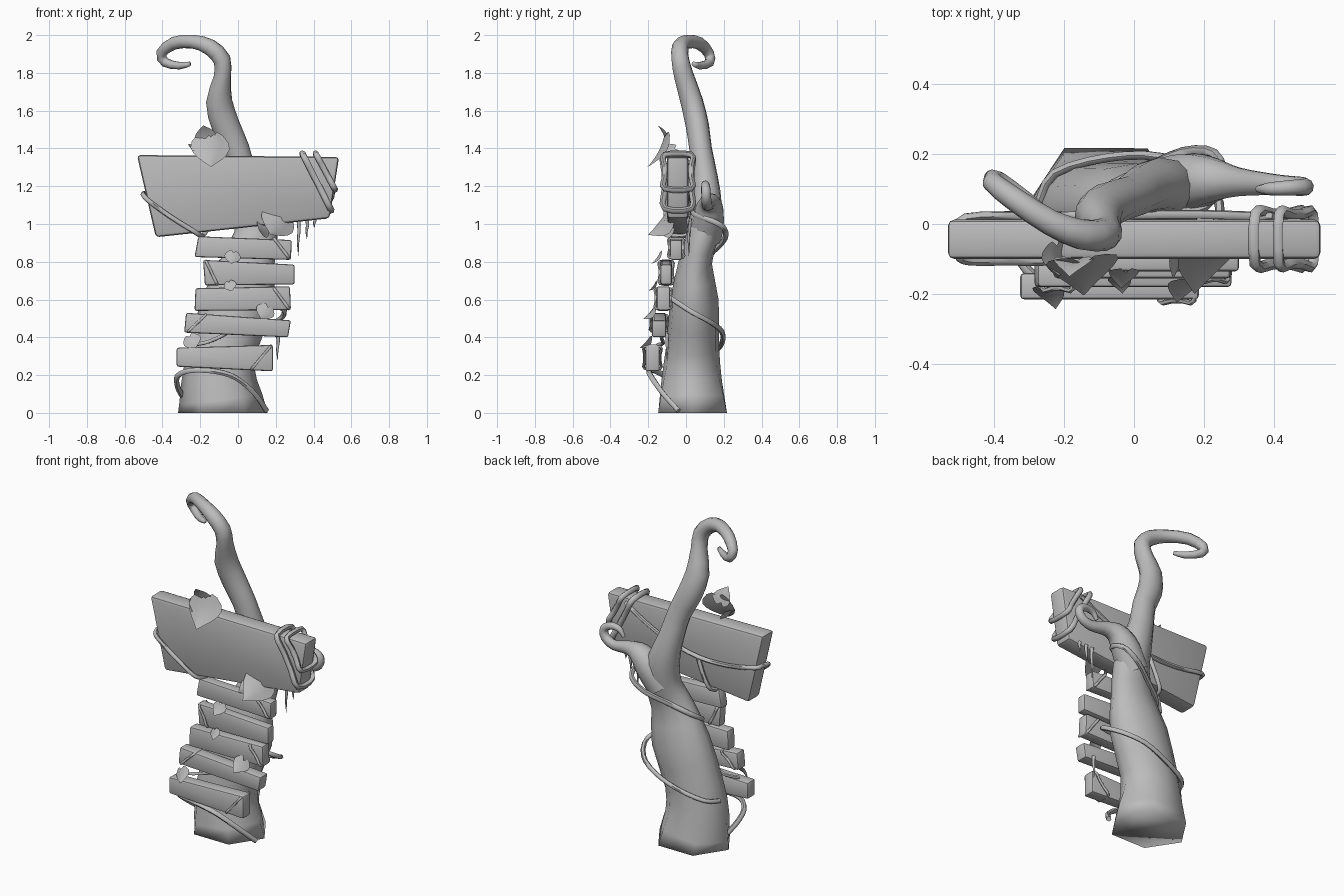
import bpy, bmesh, math
from mathutils import Vector, Matrix, Euler

cube = bpy.data.objects.get("Cube")
if cube:
    bpy.data.objects.remove(cube, do_unlink=True)

grey = bpy.data.materials.new("plain_grey")
grey.use_nodes = True
grey.diffuse_color = (0.5, 0.5, 0.5, 1)
bsdf = next(n for n in grey.node_tree.nodes if n.type == 'BSDF_PRINCIPLED')
bsdf.inputs["Base Color"].default_value = (0.5, 0.5, 0.5, 1)


def finish(name, bm, angle=60):
    bmesh.ops.recalc_face_normals(bm, faces=bm.faces)
    mesh = bpy.data.meshes.new(name)
    bm.to_mesh(mesh)
    bm.free()
    mesh.materials.append(grey)
    ob = bpy.data.objects.new(name, mesh)
    bpy.context.collection.objects.link(ob)
    bpy.ops.object.select_all(action='DESELECT')
    ob.select_set(True)
    bpy.context.view_layer.objects.active = ob
    bpy.ops.object.shade_smooth_by_angle(angle=math.radians(angle))
    return ob


def spline(pts, steps, closed):
    """Smooth interpolation through points of any dimension."""
    n, out = len(pts), []
    for i in range(n if closed else n - 1):
        if closed:
            a, b, c, d = (pts[(i + k) % n] for k in (-1, 0, 1, 2))
        else:
            a, b, c, d = (pts[min(max(i + k, 0), n - 1)] for k in (-1, 0, 1, 2))
        for s in range(steps):
            t = s / steps
            out.append([0.5 * (2 * q + (r - p) * t + (2 * p - 5 * q + 4 * r - w) * t * t
                               + (3 * q - p - 3 * r + w) * t ** 3)
                        for p, q, r, w in zip(a, b, c, d)])
    if not closed:
        out.append(list(pts[-1]))
    return out


def tube(name, pts, radius=None, sides=6, steps=3, closed=False, start=None, hex_foot=0):
    """Sweep a ring along points (x, y, z, rx, ry); a radius makes it constant."""
    if radius:
        pts = [(*p[:3], radius, radius) for p in pts]
    pts = [(*p, p[3]) if len(p) == 4 else p for p in pts]
    path = spline(pts, steps, closed)
    bm, rings, axis, n = bmesh.new(), [], None, len(path)
    for i, (x, y, z, rx, ry) in enumerate(path):
        nxt = path[(i + 1) % n] if closed else path[min(i + 1, n - 1)]
        prv = path[i - 1] if closed else path[max(i - 1, 0)]
        tan = (Vector(nxt[:3]) - Vector(prv[:3])).normalized()
        if axis is None:
            axis = Vector(start) if start else tan.orthogonal()
        axis = (axis - tan * axis.dot(tan)).normalized()
        side = tan.cross(axis)
        flat = max(0, 1 - z / hex_foot) if hex_foot else 0
        ring = []
        for k in range(sides):
            a = 2 * math.pi * k / sides
            m = 1 - 0.134 * flat * (k % 2)
            ring.append(bm.verts.new(Vector((x, y, z)) + axis * (rx * m * math.cos(a))
                                     + side * (ry * m * math.sin(a))))
        rings.append(ring)
    for i in range(n if closed else n - 1):
        r, q = rings[i], rings[(i + 1) % n]
        for k in range(sides):
            j = (k + 1) % sides
            bm.faces.new((r[k], r[j], q[j], q[k]))
    if not closed:
        bm.faces.new(rings[0])
        bm.faces.new(rings[-1])
    if hex_foot:
        for v in rings[0]:
            v.co.z = 0
    return finish(name, bm, 180 if hex_foot else 60)


def plank(name, corners, y0, y1, bevel):
    """Extrude a four-cornered front outline and soften its edges."""
    bm = bmesh.new()
    face = bm.faces.new([bm.verts.new((x, y0, z)) for x, z in corners])
    ext = bmesh.ops.extrude_face_region(bm, geom=[face])
    for v in ext["geom"]:
        if isinstance(v, bmesh.types.BMVert):
            v.co.y = y1
    bmesh.ops.recalc_face_normals(bm, faces=bm.faces)
    bmesh.ops.bevel(bm, geom=bm.edges[:], offset=bevel, segments=2, profile=0.5, affect='EDGES')
    return finish(name, bm, 35)


def wrap(name, a, b, y0, y1, r):
    """Vine loop round a plank, crossing its front from a to b."""
    pts = []
    for y, p, q in ((y0 - r * .5, a, b), (y1 + r * .5, b, a)):
        for t in (0.04, 0.35, 0.65, 0.96):
            pts.append((p[0] + (q[0] - p[0]) * t, y, p[1] + (q[1] - p[1]) * t))
    return tube(name, pts, r, closed=True)


def leaf(name, loc, size, rot, curl=0.25):
    """Heart-shaped leaf, folded along its midrib, tip down."""
    widths = (.36, .54, .58, .5, .36, .18, .01)
    bm, rows = bmesh.new(), []
    m = Matrix.Translation(loc) @ Euler(rot).to_matrix().to_4x4()
    for i, w in enumerate(widths):
        v, row = i / 6, []
        for u in (-1, -.5, 0, .5, 1):
            lift = (1 - v) ** 2 * .2 * math.sin(math.pi * abs(u) * .8)
            co = Vector((u * w, .25 * abs(u) * w - curl * (v - .4) ** 2, .45 - v + lift))
            row.append(bm.verts.new(m @ (co * size)))
        rows.append(row)
    for r, q in zip(rows, rows[1:]):
        for k in range(4):
            bm.faces.new((r[k], r[k + 1], q[k + 1], q[k]))
    return finish(name, bm)


# Twisted trunk ending in a hooked tip
tube("trunk", [
    (-.08, .035, 0, .24, .21), (-.1, .03, .17, .2, .17), (-.08, .035, .35, .178, .14),
    (.005, .045, .6, .185, .128), (.055, .05, .8, .14, .088), (.095, .09, .95, .115, .085),
    (.075, .11, 1.1, .095, .08), (.03, .1, 1.25, .074, .068), (-.01, .077, 1.4, .07, .06),
    (-.065, .06, 1.52, .075, .062), (-.1, .03, 1.65, .07, .06), (-.083, -.01, 1.78, .046, .053),
    (-.085, -.03, 1.87, .047), (-.15, -.03, 1.937, .044), (-.24, .005, 1.965, .037),
    (-.34, .07, 1.957, .034), (-.405, .12, 1.905, .029), (-.385, .125, 1.855, .025),
    (-.31, .075, 1.838, .02), (-.255, .04, 1.848, .012)],
    sides=12, steps=2, start=(1, 0, 0), hex_foot=.3)

# Curled side branch
tube("side_branch", [
    (.09, .1, .93, .09), (.16, .12, 1.035, .085), (.225, .125, 1.1, .066), (.3, .12, 1.115, .042),
    (.41, .112, 1.1, .03), (.475, .108, 1.13, .027), (.485, .105, 1.18, .025),
    (.44, .103, 1.208, .022), (.385, .1, 1.2, .018), (.355, .1, 1.16, .01)], sides=10)

# Large sign board and the five slats below it
plank("sign_board", [(-.535, 1.365), (.535, 1.355), (.485, 1.03), (-.435, .93)], -.1, .013, .018)
slats = [
    ((-.21, .935), (.285, .915), (.28, .81), (-.23, .825), -.085, -.02),
    ((-.185, .81), (.3, .785), (.3, .68), (-.175, .675), -.135, -.075),
    ((-.225, .66), (.275, .67), (.28, .545), (-.23, .54), -.155, -.085),
    ((-.275, .53), (.28, .49), (.265, .4), (-.285, .425), -.18, -.105),
    ((-.325, .345), (.185, .36), (.185, .22), (-.325, .245), -.215, -.14)]
for i, s in enumerate(slats):
    plank(f"slat_{i + 1}", s[:4], s[4], s[5], .011)

# Thin vine loops round the slats
loops = [((.19, .925), (.27, .82)), ((-.17, .805), (-.11, .68)), ((.19, .66), (.27, .55)),
         ((-.17, .52), (-.265, .43)), ((.175, .355), (.07, .23))]
for i, (a, b) in enumerate(loops):
    wrap(f"slat_vine_{i + 1}", a, b, slats[i][4], slats[i][5], .008)

# Vines round the sign board
wrap("board_vine_outer", (.41, 1.375), (.515, 1.18), -.105, .02, .016)
wrap("board_vine_inner", (.34, 1.375), (.495, 1.07), -.105, .02, .017)
tube("board_vine_long", [
    (-.1, .02, 1.12), (-.14, .025, 1.02), (-.18, .01, .945), (-.2, -.07, .94), (-.24, -.105, .965),
    (-.36, -.106, 1.04), (-.47, -.106, 1.12), (-.5, -.09, 1.15), (-.5, -.03, 1.16),
    (-.48, .018, 1.16), (-.3, .024, 1.13), (-.1, .024, 1.13), (.1, .028, 1.18),
    (.26, .026, 1.25), (.4, .02, 1.33)], .013)

# Vines climbing the trunk
tube("trunk_vine_base", [
    (.15, -.04, .012), (.09, -.12, .1), (-.01, -.18, .185), (-.12, -.195, .22), (-.25, -.17, .225),
    (-.32, -.11, .195), (-.32, -.04, .14), (-.295, .02, .09)], .015)
tube("trunk_vine_lower", [
    (-.27, .06, .3), (-.225, .145, .32), (-.07, .19, .37), (.08, .19, .43), (.2, .13, .48),
    (.245, .02, .54), (.14, -.07, .6), (.02, -.1, .62)], .014)
tube("trunk_vine_upper", [
    (.1, .03, 1.08), (.2, .05, 1.05), (.25, .13, 1.02), (.23, .2, .98), (.14, .205, .92),
    (.02, .15, .86), (-.09, .09, .8), (-.11, .0, .74), (0, -.07, .7)], .015)
tube("slat_link_vine", [
    (-.26, -.15, .36), (-.18, -.12, .37), (-.1, -.13, .4), (-.05, -.11, .43)], .01)

# Hanging icicles
for i, (x, y, top, tip) in enumerate([(.32, .015, 1.03, .83), (.365, .02, 1.03, .92),
                                      (.405, .01, 1.04, .98), (.21, -.1, .42, .28)]):
    h = top - tip
    tube(f"icicle_{i + 1}", [(x, y, top, .012), (x + .003, y, top - h * .3, .009),
                             (x - .002, y, top - h * .65, .006), (x, y, tip, .001)])

# Heart-shaped leaves
leaf("leaf_top", (-.145, -.145, 1.385), .18, (-.45, .05, .1))
leaf("leaf_top_upper", (-.175, -.12, 1.475), .1, (-.4, math.pi - .2, 0))
leaf("leaf_top_side", (-.22, -.1, 1.385), .09, (-1.1, .8, .4))
leaf("leaf_board_low", (.205, -.13, 1.0), .17, (-.6, .6, .1))
leaf("leaf_board_low_small", (.13, -.11, .975), .09, (-1, 1.1, 0))
for i, (x, y, z, s, turn) in enumerate([(-.03, -.155, .82, .075, .2), (-.04, -.175, .67, .06, -.3),
                                        (.14, -.19, .53, .09, .5), (-.24, -.21, .375, .085, -.5)]):
    leaf(f"leaf_small_{i + 1}", (x, y, z), s, (-.6, turn, 0))
